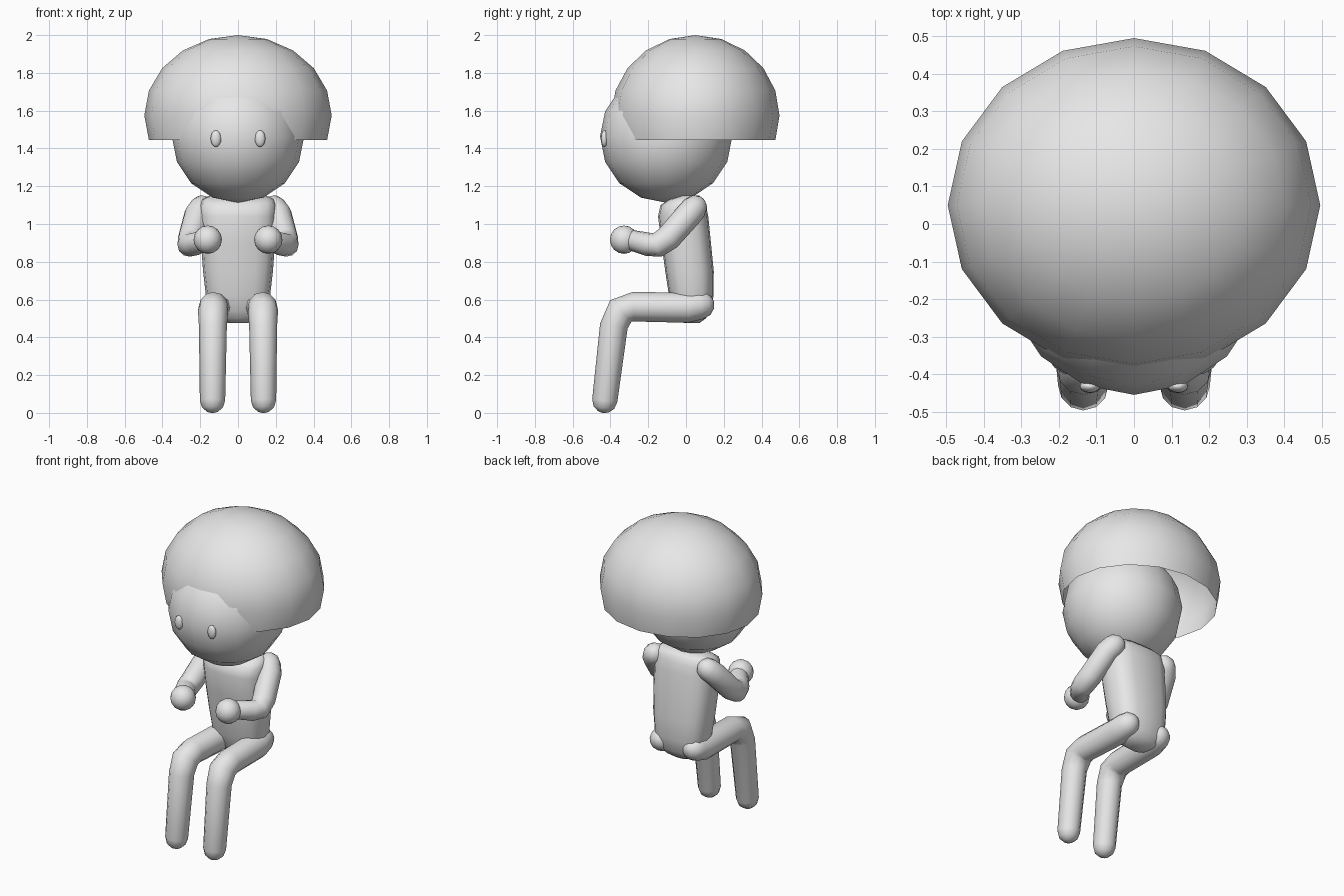
import bpy, bmesh, math
from mathutils import Vector, Matrix

if "Cube" in bpy.data.objects:
    bpy.data.objects.remove(bpy.data.objects["Cube"])

grey = bpy.data.materials.new("light_grey")
grey.diffuse_color = (0.8, 0.8, 0.8, 1)
grey.use_nodes = True
grey.node_tree.nodes["Principled BSDF"].inputs["Base Color"].default_value = grey.diffuse_color


def finish(bm, name):
    bmesh.ops.recalc_face_normals(bm, faces=bm.faces[:])
    me = bpy.data.meshes.new(name)
    bm.to_mesh(me)
    bm.free()
    for p in me.polygons:
        p.use_smooth = True
    me.materials.append(grey)
    ob = bpy.data.objects.new(name, me)
    bpy.context.collection.objects.link(ob)
    return ob


def ball(name, loc, size, seg=16, rings=8, cut=None):
    """Ellipsoid; cut removes everything below that unit height."""
    bm = bmesh.new()
    bmesh.ops.create_uvsphere(bm, u_segments=seg, v_segments=rings, radius=1)
    if cut is not None:
        low = [v for v in bm.verts if v.co.z < cut]
        bmesh.ops.delete(bm, geom=low, context='VERTS')
    bm.transform(Matrix.Translation(loc) @ Matrix.Diagonal((*size, 1)))
    return finish(bm, name)


def loft(name, loops):
    """Skin closed loops of equal length and cap both ends."""
    bm = bmesh.new()
    rows = [[bm.verts.new(p) for p in loop] for loop in loops]
    n = len(rows[0])
    for a, b in zip(rows, rows[1:]):
        for i in range(n):
            j = (i + 1) % n
            bm.faces.new((a[i], a[j], b[j], b[i]))
    bm.faces.new(rows[0])
    bm.faces.new(rows[-1])
    return finish(bm, name)


def limb(name, path, side, n=12):
    """Round tube along (x, y, z, radius) points with domed ends."""
    pts = [Vector((p[0] * side, p[1], p[2])) for p in path]
    rad = [p[3] for p in path]
    last = len(pts) - 1
    rings = []
    for i, (p, r) in enumerate(zip(pts, rad)):
        t = (pts[min(i + 1, last)] - pts[max(i - 1, 0)]).normalized()
        rings.append((p, t, r))
    dome = [math.radians(a) for a in (35, 65, 84)]
    p, t, r = rings[0]
    start = [(p - t * r * math.sin(a), t, r * math.cos(a)) for a in reversed(dome)]
    p, t, r = rings[-1]
    end = [(p + t * r * math.sin(a), t, r * math.cos(a)) for a in dome]
    loops = []
    for p, t, r in start + rings + end:
        u = (Vector((1, 0, 0)) - t * t.x).normalized()
        v = t.cross(u)
        loops.append([p + r * (u * math.cos(k * math.tau / n) + v * math.sin(k * math.tau / n))
                      for k in range(n)])
    return loft(name, loops)


# Head and open hair shell
ball("head", (0, -0.105, 1.463), (0.35, 0.35, 0.35))
ball("hair", (0, 0.05, 1.575), (0.496, 0.445, 0.425), rings=10, cut=-0.4)

# Torso: height, front y, back y, half width
sections = [(0.475, -0.01, 0.07, 0.05), (0.50, -0.04, 0.105, 0.11),
            (0.54, -0.065, 0.13, 0.15), (0.62, -0.09, 0.146, 0.17),
            (0.75, -0.11, 0.147, 0.185), (0.90, -0.13, 0.132, 0.196),
            (1.04, -0.148, 0.118, 0.20), (1.10, -0.135, 0.105, 0.20),
            (1.13, -0.09, 0.09, 0.19), (1.15, -0.03, 0.07, 0.15)]


def power(c):
    return math.copysign(abs(c) ** 0.72, c)


loops = []
for z, front, back, half in sections:
    cy, hy = (front + back) / 2, (back - front) / 2
    loops.append([(half * power(math.cos(k * math.tau / 16)),
                   cy + hy * power(math.sin(k * math.tau / 16)), z) for k in range(16)])
loft("torso", loops)

# Paired limbs, hands and eyes
leg = [(0.115, 0.075, 0.57, 0.075), (0.12, 0.01, 0.557, 0.08), (0.13, -0.28, 0.562, 0.078),
       (0.132, -0.345, 0.54, 0.08), (0.133, -0.382, 0.46, 0.074), (0.135, -0.43, 0.066, 0.067)]
arm = [(0.19, 0.045, 1.085, 0.068), (0.215, 0.015, 1.05, 0.07), (0.25, -0.095, 0.925, 0.068),
       (0.255, -0.15, 0.89, 0.066), (0.235, -0.20, 0.892, 0.062), (0.175, -0.285, 0.913, 0.055)]
for side, tag in ((-1, "left"), (1, "right")):
    limb("leg_" + tag, leg, side)
    limb("arm_" + tag, arm, side)
    ball("hand_" + tag, (0.16 * side, -0.328, 0.917), (0.075, 0.075, 0.075))
    ball("eye_" + tag, (0.117 * side, -0.432, 1.452), (0.028, 0.018, 0.044), 12, 8)
